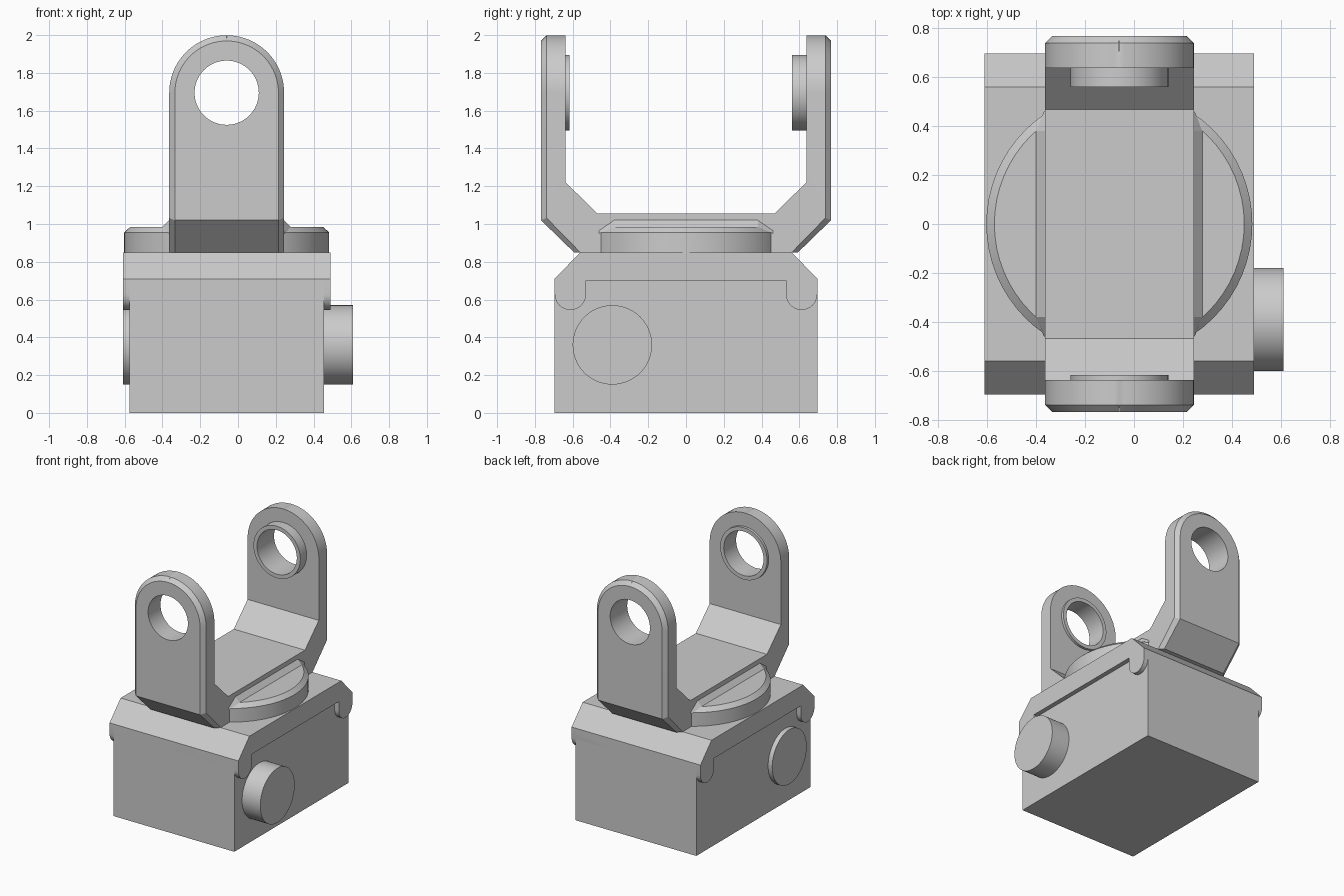
import bpy, bmesh
from math import sin, cos, pi, radians

if "Cube" in bpy.data.objects:
    bpy.data.objects.remove(bpy.data.objects["Cube"], do_unlink=True)

grey = bpy.data.materials.new("light_grey")
grey.use_nodes = True
COLOUR = (0.6, 0.6, 0.6, 1)
grey.diffuse_color = COLOUR
grey.node_tree.nodes["Principled BSDF"].inputs["Base Color"].default_value = COLOUR

CX = -0.06          # shared centre line of the assembly
HOLE_Z = 1.695      # pivot height
N = 64


def loft(name, sections, closed=False):
    """Skin a list of equal-length point rings; cap the ends unless closed."""
    bm = bmesh.new()
    rings = [[bm.verts.new(p) for p in s] for s in sections]
    pairs = list(zip(rings, rings[1:]))
    if closed:
        pairs.append((rings[-1], rings[0]))
    else:
        bm.faces.new(rings[0])
        bm.faces.new(rings[-1])
    count = len(rings[0])
    for a, b in pairs:
        for i in range(count):
            j = (i + 1) % count
            bm.faces.new((a[i], a[j], b[j], b[i]))
    bmesh.ops.remove_doubles(bm, verts=bm.verts, dist=1e-4)
    bmesh.ops.recalc_face_normals(bm, faces=bm.faces)
    mesh = bpy.data.meshes.new(name)
    bm.to_mesh(mesh)
    bm.free()
    mesh.materials.append(grey)
    obj = bpy.data.objects.new(name, mesh)
    bpy.context.collection.objects.link(obj)
    return obj


def smooth(obj):
    bpy.ops.object.select_all(action='DESELECT')
    obj.select_set(True)
    bpy.context.view_layer.objects.active = obj
    bpy.ops.object.shade_smooth_by_angle(angle=radians(25))


def ring(axis, at, radius, u, v):
    """Circle across the given axis; u, v are its centre in the other two axes."""
    pts = []
    for i in range(N):
        a = 2 * pi * i / N
        p = [u + radius * cos(a), v + radius * sin(a)]
        p.insert("xyz".index(axis), at)
        pts.append(p)
    return pts


def prism_x(name, profile, x0, x1):
    return loft(name, [[(x, y, z) for y, z in profile] for x in (x0, x1)])


# Body block
W, D = 0.515, 0.695
prism_x("body", [(-D, 0), (D, 0), (D, 0.7), (-D, 0.7)], CX - W, CX + W)

# Cap with sloped shoulders and rounded hooks at its ends
R = 0.083
half = [(0.56, 0.85), (D, 0.71)]
for i in range(17):
    a = pi * i / 16
    half.append((D - R + R * cos(a), 0.628 - R * sin(a)))
half.append((D - 2 * R, 0.7))
cap = prism_x("cap", half + [(-y, z) for y, z in reversed(half)], CX - 0.55, CX + 0.55)
smooth(cap)

# Side knobs
for name, x0, x1 in (("right_knob", -0.61, -0.5), ("left_knob", 0.4, 0.61)):
    smooth(loft(name, [ring("x", x, 0.21, -0.39, 0.36) for x in (x0, x1)]))

# Turntable disc with chamfered rim
smooth(loft("turntable", [ring("z", z, r, CX, 0)
                          for z, r in ((0.84, 0.543), (0.955, 0.543), (0.985, 0.51))]))

# Forked bracket: one skin along the U, chamfered on the outer edges
HW, CH = 0.304, 0.03


def section(outer, mid, inner, w_out, w):
    pts = [(-w_out, *outer), (w_out, *outer), (w, *mid),
           (w, *inner), (-w, *inner), (-w, *mid)]
    return [(CX + x, y, z) for x, y, z in pts]


arm = [section((0.593, 0.85), (0.56, 0.85), (0.468, 1.055), HW - CH, HW),
       section((0.768, 1.02), (0.738, 1.032), (0.637, 1.22), HW - CH, HW)]
for i in range(25):
    a = pi / 2 * i / 24
    w, wo = HW * cos(a), (HW - CH) * cos(a)
    z, zo = HOLE_Z + HW * sin(a), HOLE_Z + (HW - CH) * sin(a)
    # the last step stays a hair open so that the skin remains clean
    arm.append(section((0.768, zo), (0.738, z), (0.637, z), max(wo, 0.001), max(w, 0.001)))
mirrored = [[(x, -y, z) for x, y, z in s] for s in reversed(arm)]
bracket = loft("bracket", mirrored + arm)

# Pivot hole through both arms
cutter = loft("hole_cutter", [ring("y", y, 0.17, CX, HOLE_Z) for y in (-1, 1)])
cutter.hide_render = True
bpy.context.view_layer.objects.active = bracket
cut = bracket.modifiers.new("pivot_hole", 'BOOLEAN')
cut.operation, cut.solver, cut.object = 'DIFFERENCE', 'EXACT', cutter
bpy.ops.object.modifier_apply(modifier=cut.name)
bpy.data.objects.remove(cutter, do_unlink=True)
smooth(bracket)

# Raised collars on the inner faces of the arms
for name, y0, y1 in (("front_collar", -0.637, -0.617), ("back_collar", 0.637, 0.56)):
    smooth(loft(name, [ring("y", y, r, CX, HOLE_Z) for y, r in
                       ((y0, 0.2), (y1, 0.2), (y1, 0.17), (y0, 0.17))], closed=True))

# Sloped fillets between bracket and turntable
for name, s in (("right_fillet", -1), ("left_fillet", 1)):
    def tri(y, top, foot, low):
        return [(CX + s * x, y, z) for x, z in
                ((HW - 0.02, top), (HW, top), (HW + foot, low), (HW - 0.02, low))]
    loft(name, [tri(-0.46, 0.965, 0.003, 0.95), tri(-0.38, 1.02, 0.036, 0.984),
                tri(0.38, 1.02, 0.036, 0.984), tri(0.46, 0.965, 0.003, 0.95)])
